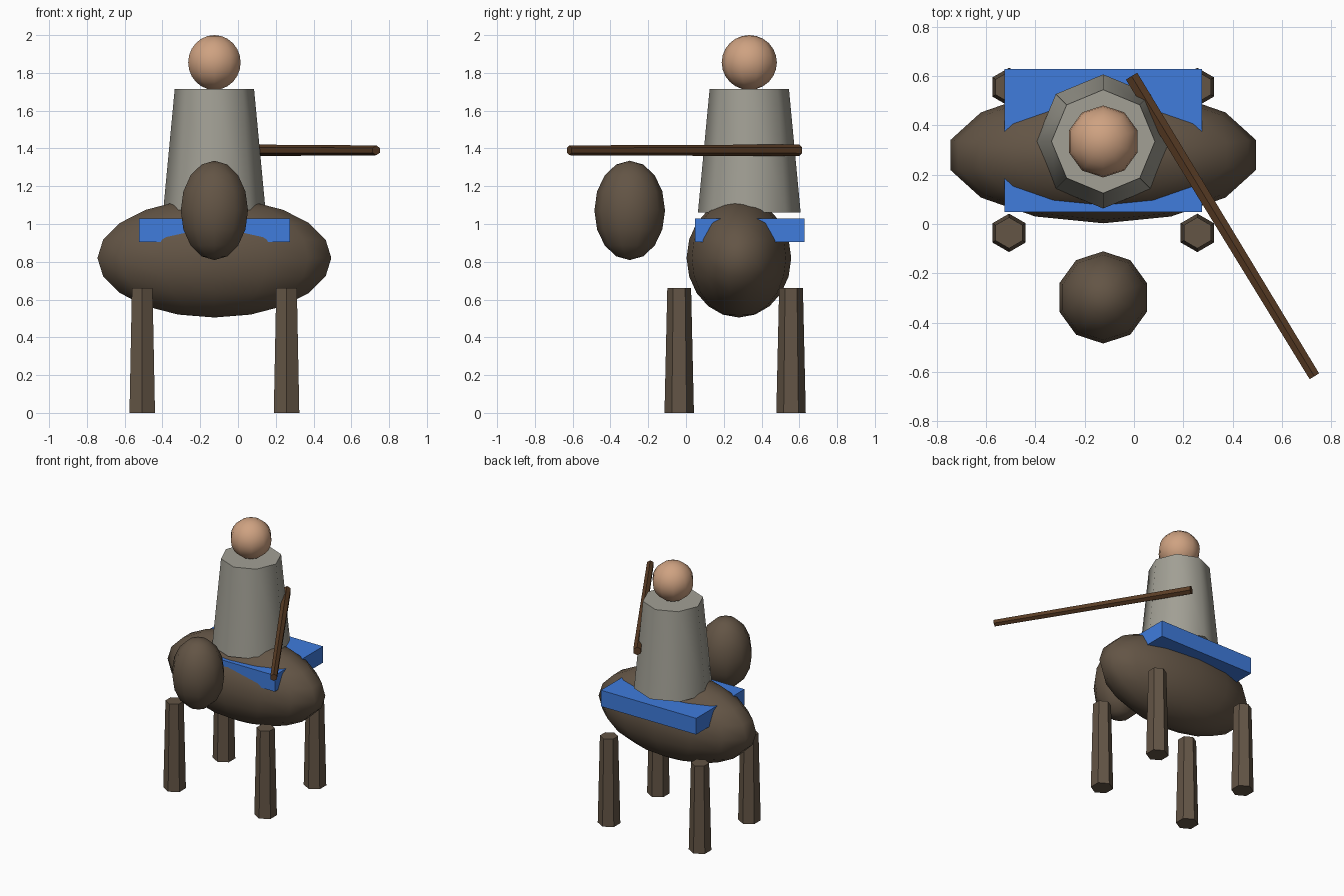
import bpy
from math import pi
from mathutils import Vector

if "Cube" in bpy.data.objects:
    bpy.data.objects.remove(bpy.data.objects["Cube"])


def material(name, rgb):
    m = bpy.data.materials.new(name)
    m.diffuse_color = (*rgb, 1)
    m.use_nodes = True
    m.node_tree.nodes["Principled BSDF"].inputs["Base Color"].default_value = m.diffuse_color
    return m


HIDE = material("dark_hide", (0.125, 0.09, 0.06))
BLUE = material("blue_cloth", (0.05, 0.2, 0.72))
CLOTH = material("grey_cloth", (0.36, 0.35, 0.30))
SKIN = material("skin", (0.62, 0.36, 0.22))
WOOD = material("wood", (0.10, 0.045, 0.018))


def finish(name, mat, smooth=True):
    ob = bpy.context.object
    ob.name = name
    ob.data.materials.append(mat)
    if smooth:
        bpy.ops.object.shade_smooth_by_angle(angle=pi * 0.27)
    return ob


def ellipsoid(name, loc, radii, segments, rings, mat):
    bpy.ops.mesh.primitive_uv_sphere_add(segments=segments, ring_count=rings, radius=1, location=loc)
    bpy.context.object.scale = radii
    bpy.ops.object.transform_apply(location=False, rotation=False, scale=True)
    bpy.ops.object.shade_smooth()
    ob = bpy.context.object
    ob.name = name
    ob.data.materials.append(mat)
    return ob


def tapered(name, start, end, r1, r2, sides, mat):
    a, b = Vector(start), Vector(end)
    d = b - a
    bpy.ops.mesh.primitive_cone_add(vertices=sides, radius1=r1, radius2=r2, depth=d.length,
                                    location=(a + b) / 2)
    if abs(d.x) + abs(d.y) > 1e-6:
        bpy.context.object.rotation_euler = d.to_track_quat('Z', 'Y').to_euler()
    return finish(name, mat)


CX = -0.125  # centre line of mount and rider

# Mount: barrel body, head and four hexagonal legs
ellipsoid("mount_body", (CX, 0.28, 0.82), (0.635, 0.277, 0.315), 14, 10, HIDE)
ellipsoid("mount_head", (CX, -0.298, 1.072), (0.187, 0.187, 0.263), 10, 8, HIDE)
for side, dx in (("left", -0.382), ("right", 0.382)):
    for end, y in (("front", -0.036), ("back", 0.556)):
        tapered(f"{end}_{side}_leg", (CX + dx, y, 0), (CX + dx, y, 0.66), 0.078, 0.063, 6, HIDE)

# Saddle blanket
bpy.ops.mesh.primitive_cube_add(size=1, location=(CX, 0.338, 0.967))
bpy.context.object.scale = (0.8, 0.58, 0.123)
bpy.ops.object.transform_apply(location=False, rotation=False, scale=True)
finish("saddle_blanket", BLUE, smooth=False)

# Rider: octagonal robe and head
tapered("rider_robe", (CX, 0.335, 1.06), (CX, 0.335, 1.715), 0.272, 0.21, 8, CLOTH)
ellipsoid("rider_head", (CX, 0.335, 1.855), (0.146, 0.146, 0.145), 10, 12, SKIN)

# Staff held level, pointing forward
tapered("staff", (-0.01, 0.6, 1.39), (0.732, -0.618, 1.39), 0.031, 0.026, 6, WOOD)
